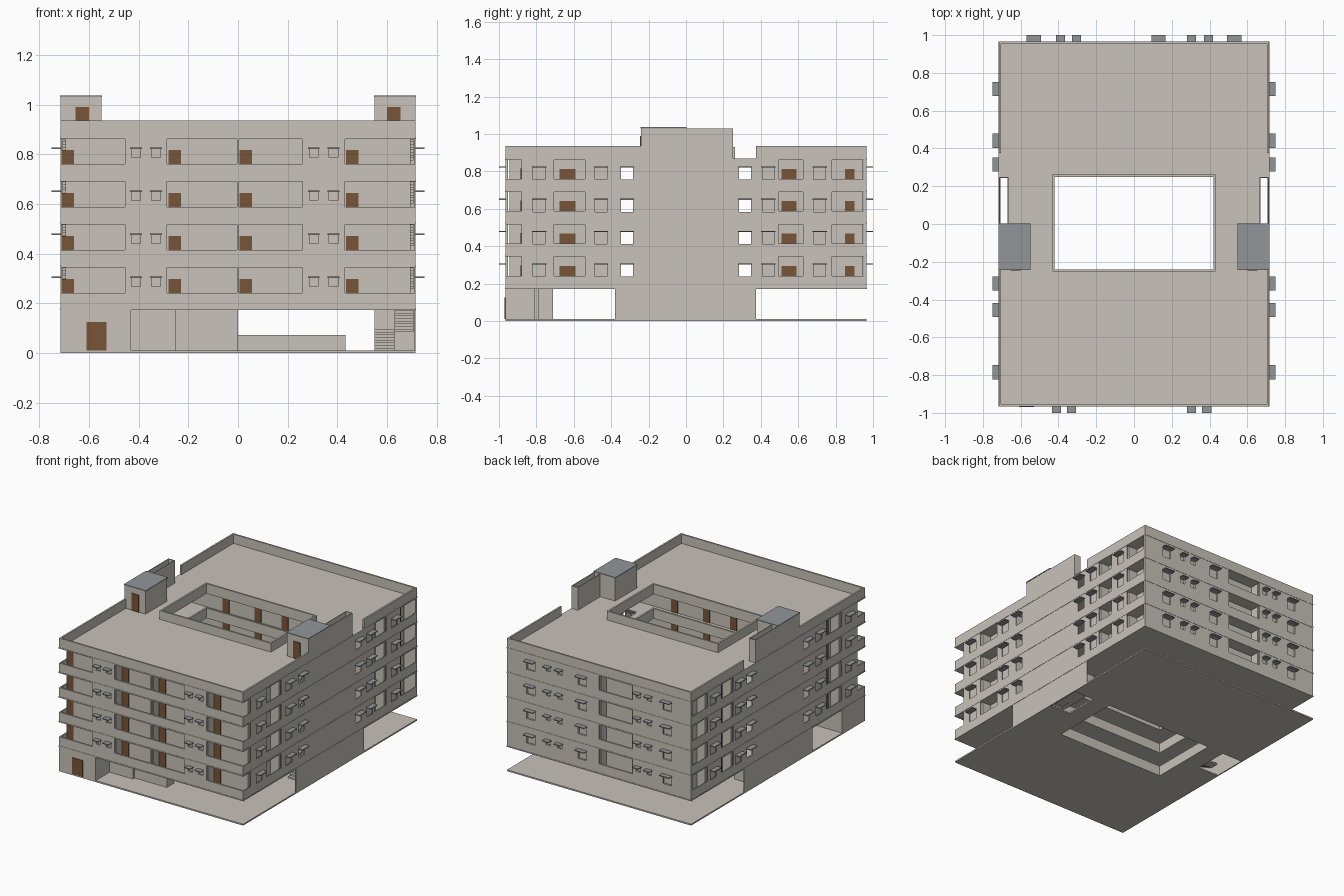
import bpy, bmesh
from mathutils import Vector

cube = bpy.data.objects.get("Cube")
if cube:
    bpy.data.objects.remove(cube)


def material(name, rgb):
    m = bpy.data.materials.new(name)
    m.use_nodes = True
    m.diffuse_color = (*rgb, 1)
    m.node_tree.nodes["Principled BSDF"].inputs["Base Color"].default_value = (*rgb, 1)
    return m


PLASTER = material("warm plaster", (0.58, 0.545, 0.49))
GREY = material("grey concrete", (0.29, 0.305, 0.32))
WOOD = material("brown wood", (0.19, 0.09, 0.038))

X, Y = 0.715, 0.965          # half width and half depth
T = 0.012                    # wall thickness
FLOORS = [0.18, 0.353, 0.526, 0.698]
ROOF = 0.87
YARD = (-0.42, 0.42, -0.24, 0.25)


def finish(name, bm, mat):
    bmesh.ops.recalc_face_normals(bm, faces=bm.faces)
    mesh = bpy.data.meshes.new(name)
    bm.to_mesh(mesh)
    bm.free()
    mesh.materials.append(mat)
    ob = bpy.data.objects.new(name, mesh)
    bpy.context.scene.collection.objects.link(ob)
    return ob


def boxes(name, items, mat=PLASTER):
    """One object made of boxes given as x0, x1, y0, y1, z0, z1."""
    bm = bmesh.new()
    for x0, x1, y0, y1, z0, z1 in items:
        for v in bmesh.ops.create_cube(bm, size=1)["verts"]:
            v.co = Vector((x1 if v.co.x > 0 else x0,
                           y1 if v.co.y > 0 else y0,
                           z1 if v.co.z > 0 else z0))
    return finish(name, bm, mat)


def panel(name, axis, area, holes, w0, w1, mat=PLASTER):
    """Flat plate across an axis, with rectangular holes (u0, u1, v0, v1)."""
    place = {"x": lambda u, v: (w0, u, v),
             "y": lambda u, v: (u, w0, v),
             "z": lambda u, v: (u, v, w0)}[axis]
    rects = [area] + holes
    us = sorted({round(r[i], 4) for r in rects for i in (0, 1)})
    vs = sorted({round(r[i], 4) for r in rects for i in (2, 3)})
    bm = bmesh.new()
    for a, b in zip(us, us[1:]):
        for c, d in zip(vs, vs[1:]):
            u, v = (a + b) / 2, (c + d) / 2
            if any(h[0] < u < h[1] and h[2] < v < h[3] for h in holes):
                continue
            bm.faces.new([bm.verts.new(place(*p)) for p in ((a, c), (b, c), (b, d), (a, d))])
    bmesh.ops.remove_doubles(bm, verts=bm.verts, dist=0.0005)
    out = bmesh.ops.extrude_face_region(bm, geom=bm.faces[:], use_keep_orig=True)
    shift = Vector([w1 - w0 if k == axis else 0 for k in "xyz"])
    bmesh.ops.translate(bm, vec=shift,
                        verts=[g for g in out["geom"] if isinstance(g, bmesh.types.BMVert)])
    bmesh.ops.dissolve_limit(bm, angle_limit=0.01, verts=bm.verts, edges=bm.edges)
    return finish(name, bm, mat)


def both(items):
    """Mirror boxes across x = 0."""
    return items + [(-b[1], -b[0], *b[2:]) for b in items]


def per_floor(items):
    """Repeat boxes, with heights relative to the floor, on each upper floor."""
    return [(*b[:4], z + b[4], z + b[5]) for z in FLOORS for b in items]


def ring(x0, x1, y0, y1, z0, z1, t=T):
    return [(x0, x1, y0, y0 + t, z0, z1), (x0, x1, y1 - t, y1, z0, z1),
            (x0, x0 + t, y0 + t, y1 - t, z0, z1), (x1 - t, x1, y0 + t, y1 - t, z0, z1)]


# Floor plates with courtyard, shaft and stair openings
shafts = [(0.67, 0.707, 0, 0.245), (-0.707, -0.67, 0, 0.245)]
stair_holes = [(0.55, 0.707, -0.23, -0.04), (-0.707, -0.55, -0.23, -0.04)]
low_holes = [(0.55, 0.707, 0, 0.245), (-0.707, -0.55, 0, 0.245)]
edge = (-X - 0.002, X + 0.002, -Y - 0.002, Y + 0.002)
panel("ground_plate", "z", (-X, X, -Y, Y), [YARD] + low_holes, 0, 0.01)
for i, z in enumerate(FLOORS):
    panel(f"floor_plate_{i + 1}", "z", edge, [YARD] + shafts + stair_holes, z - 0.008, z)
panel("roof_plate", "z", edge, [YARD] + shafts, ROOF - 0.008, ROOF)

# Balcony openings and windows: centre, half width, sill height
front_open = [(-X, -0.455), (-0.285, -0.004), (0.004, 0.26), (0.43, X)]
side_open = [(-Y, -0.88), (-0.705, -0.54), (0.495, 0.625), (0.78, 0.95)]
back_open = [(-0.26, 0)]
front_win = [(c, 0.018, 0.088) for c in (-0.41, -0.33, 0.305, 0.385)]
side_win = [(c, 0.032, 0.058) for c in (-0.785, -0.455, -0.315, 0.315, 0.44, 0.715)]
back_win = [(c, 0.032, 0.058) for c in (-0.53, 0.13, 0.53)]
back_win += [(c, 0.018, 0.088) for c in (-0.39, -0.305, 0.305, 0.395)]


def openings(spans, windows):
    holes = []
    for z in FLOORS:
        holes += [(a, b, z + 0.062, z + 0.164) for a, b in spans]
        holes += [(c - h, c + h, z + sill, z + 0.122) for c, h, sill in windows]
    return holes


# Outer walls
low = FLOORS[0] - 0.004
panel("front_wall", "y", (-X, X, low, ROOF), openings(front_open, front_win), -Y, -Y + T)
panel("back_wall", "y", (-X, X, low, ROOF), openings(back_open, back_win), Y, Y - T)
for side, s in (("left", 1), ("right", -1)):
    panel(f"{side}_wall", "x", (-Y, Y, low, ROOF), openings(side_open, side_win),
          s * X, s * (X - T / 2))

# Apartment blocks and the bays behind the windows
h = 0.166
boxes("apartment_blocks", per_floor([(-0.63, 0.63, -0.88, -0.38, 0, h),
                                     (-0.63, 0.63, 0.375, 0.88, 0, h)]))
inner = X - 0.02
boxes("side_bays", per_floor(both([(0.63, inner, a, b, 0, h) for a, b in
                                   ((-0.88, -0.705), (-0.54, -0.38),
                                    (0.375, 0.495), (0.625, 0.78))])))
boxes("front_bays", per_floor([(a, b, -Y + 0.02, -0.88, 0, h) for a, b in
                               ((-0.455, -0.285), (-0.004, 0.004), (0.26, 0.43))]))
boxes("back_bays", per_floor([(a, b, 0.88, Y - 0.02, 0, h) for a, b in
                              ((-0.63, -0.26), (0, 0.63))]))

# Window awnings
awnings = []
for c, w, sill in front_win:
    awnings.append((c - w - 0.006, c + w + 0.006, -1, -Y, 0.122, 0.128))
for c, w, sill in back_win:
    awnings.append((c - w - 0.006, c + w + 0.006, Y, 1, 0.122, 0.128))
for c, w, sill in side_win:
    awnings += both([(X, 0.75, c - w - 0.006, c + w + 0.006, 0.122, 0.128)])
boxes("window_awnings", per_floor(awnings), GREY)

# Doors on balconies and galleries
D = 0.005
doors = [(x, x + 0.05, -0.88 - D, -0.88, 0, 0.118) for x in (-0.71, -0.28, 0.006, 0.435)]
doors += [(-0.25, -0.2, 0.88, 0.88 + D, 0, 0.118)]
doors += both([(0.63, 0.63 + D, a, b, 0, 0.115) for a, b in
               ((-0.675, -0.59), (0.51, 0.59), (0.85, 0.9))])
doors += both([(x, x + 0.05, 0.375 - D, 0.375, 0, 0.118) for x in (0.08, 0.33)])
doors += both([(x, x + 0.05, -0.38, -0.38 + D, 0, 0.118) for x in (0.08, 0.33)])
boxes("apartment_doors", per_floor(doors), WOOD)

# Courtyard parapets on every level
rails = []
for z in [0.01] + FLOORS + [ROOF]:
    rails += ring(*YARD, z, z + 0.062, -T)
boxes("courtyard_parapets", rails)

# Roof parapet, open beside the shafts
P = 0.935
boxes("roof_parapet", [(-X, X, -Y, -Y + T, ROOF, P), (-X, X, Y - T, Y, ROOF, P)]
      + both([(X - T, X, -Y + T, -0.24, ROOF, P), (X - T, X, 0.375, Y - T, ROOF, P)]))

# Stair heads on the roof, with caps, doors and shaft walls
boxes("stair_heads", both([(0.55, X, -0.24, 0, ROOF, 1.03)]))
boxes("stair_head_caps", both([(0.547, X + 0.002, -0.243, 0.003, 1.03, 1.037)]), GREY)
boxes("stair_head_doors", both([(0.6, 0.655, -0.24 - D, -0.24, ROOF, 0.99)]), WOOD)
boxes("shaft_walls", both([(X - 0.006, X, 0, 0.25, ROOF, 1.03),
                           (0.668, X, 0.244, 0.25, ROOF, 1.03),
                           (0.665, 0.67, 0.003, 0.25, ROOF, 1.03)]))

# Stairs: two flights and a landing on each level
STEPS = 8
levels = [0.01] + FLOORS + [ROOF]
stairs = []
for z0, z1 in zip(levels, levels[1:]):
    rise, run = (z1 - z0) / (2 * STEPS), 0.17 / STEPS
    for i in range(STEPS):
        y, z = -0.23 + i * run, z0 + i * rise
        stairs.append((0.55, 0.63, y, y + run, z, z + rise))
        z = z1 - (i + 1) * rise
        stairs.append((0.63, 0.707, y, y + run, z, z + rise))
    mid = (z0 + z1) / 2
    stairs.append((0.55, 0.707, -0.06, 0, mid - 0.01, mid))
boxes("stairs", both(stairs))

# Ground floor: side walls, stair back walls and the entrance rooms
G = FLOORS[0] - 0.006
boxes("ground_side_walls", both([(X - 0.006, X, -0.38, 0.375, 0.01, G),
                                 (0.55, X, 0.245, 0.25, 0.01, G)]))
boxes("entrance_rooms", [(-X, -0.43, -Y, -0.71, 0.01, G),
                         (-0.43, -0.25, -0.81, -0.71, 0.01, G),
                         (-0.25, 0, -0.79, -0.71, 0.01, G)])
boxes("entrance_door", [(-0.61, -0.53, -Y - D, -Y, 0.01, 0.125)], WOOD)
